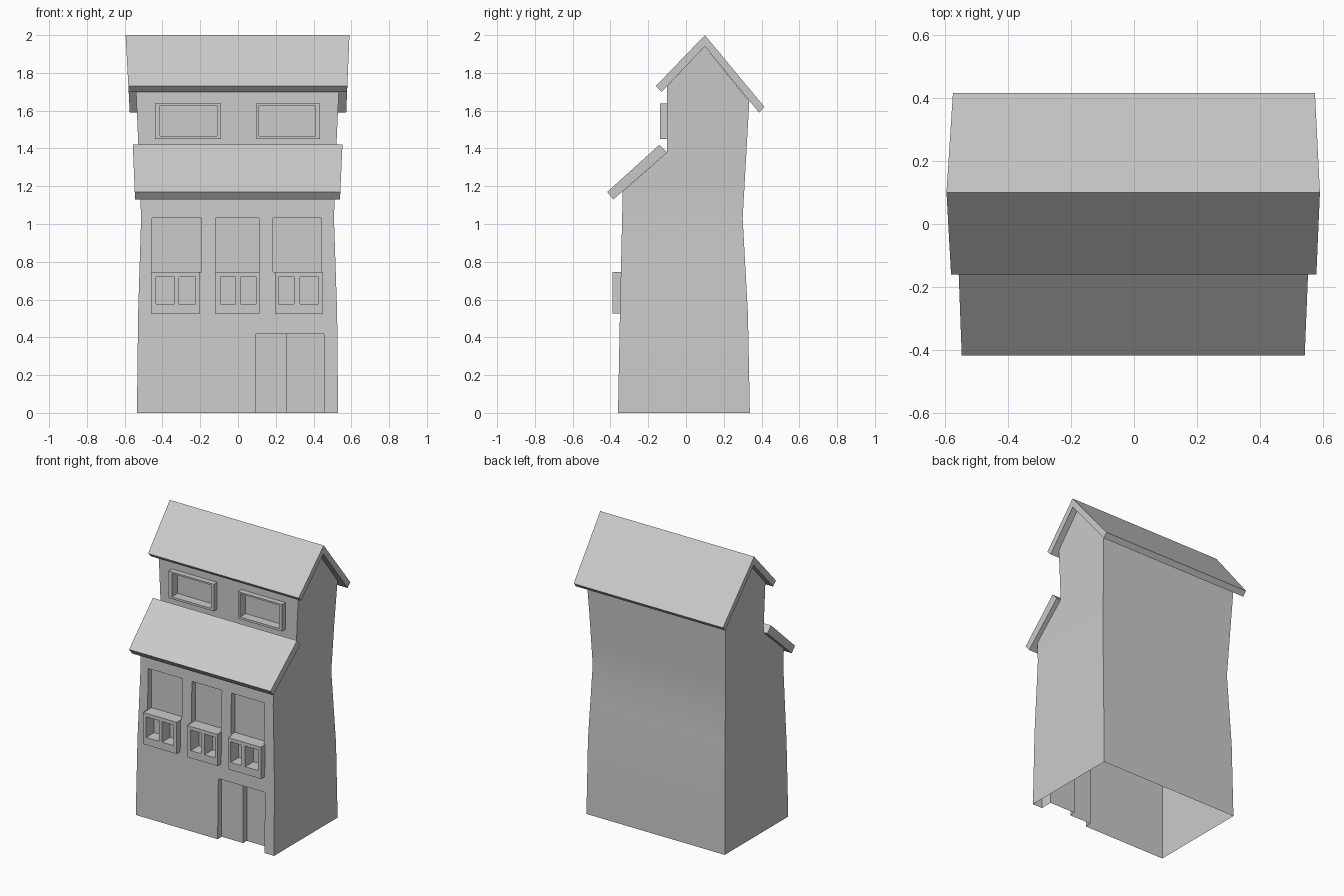
import bpy, bmesh
from mathutils import Vector

if "Cube" in bpy.data.objects:
    bpy.data.objects.remove(bpy.data.objects["Cube"])


def add_object(name, bm):
    bmesh.ops.recalc_face_normals(bm, faces=bm.faces[:])
    me = bpy.data.meshes.new(name)
    bm.to_mesh(me)
    bm.free()
    ob = bpy.data.objects.new(name, me)
    bpy.context.collection.objects.link(ob)
    return ob


def edges_at(z, table):
    """Left and right x of the leaning sides at height z."""
    for (z0, l0, r0), (z1, l1, r1) in zip(table, table[1:]):
        if z <= z1:
            break
    t = (z - z0) / (z1 - z0)
    return l0 + (l1 - l0) * t, r0 + (r1 - r0) * t


def prism(name, profile, table, cuts=()):
    """Extrude a (y, z) profile along x, then taper its ends by height."""
    bm = bmesh.new()
    face = bm.faces.new([bm.verts.new((-1, y, z)) for y, z in profile])
    ext = bmesh.ops.extrude_face_region(bm, geom=[face], use_keep_orig=True)
    bmesh.ops.translate(bm, vec=(2, 0, 0),
                        verts=[g for g in ext["geom"] if isinstance(g, bmesh.types.BMVert)])
    for z in cuts:
        bmesh.ops.bisect_plane(bm, geom=bm.verts[:] + bm.edges[:] + bm.faces[:],
                               plane_co=(0, 0, z), plane_no=(0, 0, 1))
    for v in bm.verts:
        v.co.x = edges_at(v.co.z, table)[v.co.x > 0]
    return add_object(name, bm)


def boxes(name, items):
    """One mesh of boxes given as (x0, x1, y0, y1, z0, z1)."""
    bm = bmesh.new()
    for x0, x1, y0, y1, z0, z1 in items:
        vs = bmesh.ops.create_cube(bm, size=1)["verts"]
        bmesh.ops.scale(bm, vec=(x1 - x0, y1 - y0, z1 - z0), verts=vs)
        bmesh.ops.translate(bm, verts=vs,
                            vec=Vector((x0 + x1, y0 + y1, z0 + z1)) / 2)
    return add_object(name, bm)


def cut(ob, cutter):
    mod = ob.modifiers.new("cut", "BOOLEAN")
    mod.operation = "DIFFERENCE"
    mod.solver = "EXACT"
    mod.object = cutter
    bpy.context.view_layer.objects.active = ob
    bpy.ops.object.modifier_apply(modifier=mod.name)


# House body with a slight waist
body = prism("house_body",
             [(-.36, 0), (-.35, .52), (-.335, 1.172), (-.10, 1.378), (-.10, 1.73),
              (.10, 1.94), (.335, 1.65), (.30, 1.03), (.328, .52), (.338, 0)],
             [(0, -.535, .53), (.52, -.529, .525), (1.03, -.513, .508),
              (1.40, -.527, .52), (1.94, -.55, .545)],
             cuts=(.52, .78, 1.03, 1.172, 1.378, 1.65, 1.73))

# Roofs
prism("upper_roof",
      [(-.16, 1.73), (.10, 2.0), (.415, 1.62), (.387, 1.59), (.10, 1.94), (-.13, 1.70)],
      [(1.59, -.573, .573), (2.0, -.595, .59)])
prism("lower_roof",
      [(-.417, 1.17), (-.14, 1.42), (-.10, 1.378), (-.385, 1.13)],
      [(1.13, -.545, .54), (1.42, -.557, .553)])

# Lower windows: recess span, railing span, two railing holes
lower = [((-.455, -.192), (-.46, -.20), (-.435, -.335), (-.312, -.225)),
         ((-.118, .112), (-.121, .115), (-.092, -.012), (.014, .095)),
         ((.186, .442), (.195, .45), (.215, .296), (.328, .426))]
# Upper windows: frame span, opening span
upper = [((-.44, -.09), (-.413, -.112)), ((.095, .435), (.112, .41))]

openings = []
for recess, _, hole_a, hole_b in lower:
    openings.append((*recess, -.5, -.30, .745, 1.032))
    openings += [(*h, -.5, -.30, .577, .72) for h in (hole_a, hole_b)]
openings += [(*o, -.5, -.075, 1.465, 1.627) for _, o in upper]
openings.append((.095, .455, -.5, -.315, -.2, .418))

railings = boxes("window_railings", [(*r, -.389, -.335, .525, .747) for _, r, _, _ in lower])
frames = boxes("upper_window_frames", [(*f, -.137, -.09, 1.45, 1.638) for f, _ in upper])
cutter = boxes("opening_cutter", openings)
deep_door = boxes("door_cutter", [(.26, .455, -.5, -.275, -.2, .418)])

for ob in (body, railings, frames):
    cut(ob, cutter)
cut(body, deep_door)
for ob in (cutter, deep_door):
    bpy.data.objects.remove(ob)

# Open underside
bm = bmesh.new()
bm.from_mesh(body.data)
floor = [f for f in bm.faces if all(abs(v.co.z) < 1e-4 for v in f.verts)]
bmesh.ops.delete(bm, geom=floor, context="FACES")
bm.to_mesh(body.data)
bm.free()

# Soft bends on the back wall, crisp edges elsewhere
bpy.ops.object.select_all(action="DESELECT")
body.select_set(True)
bpy.context.view_layer.objects.active = body
bpy.ops.object.shade_smooth_by_angle()
